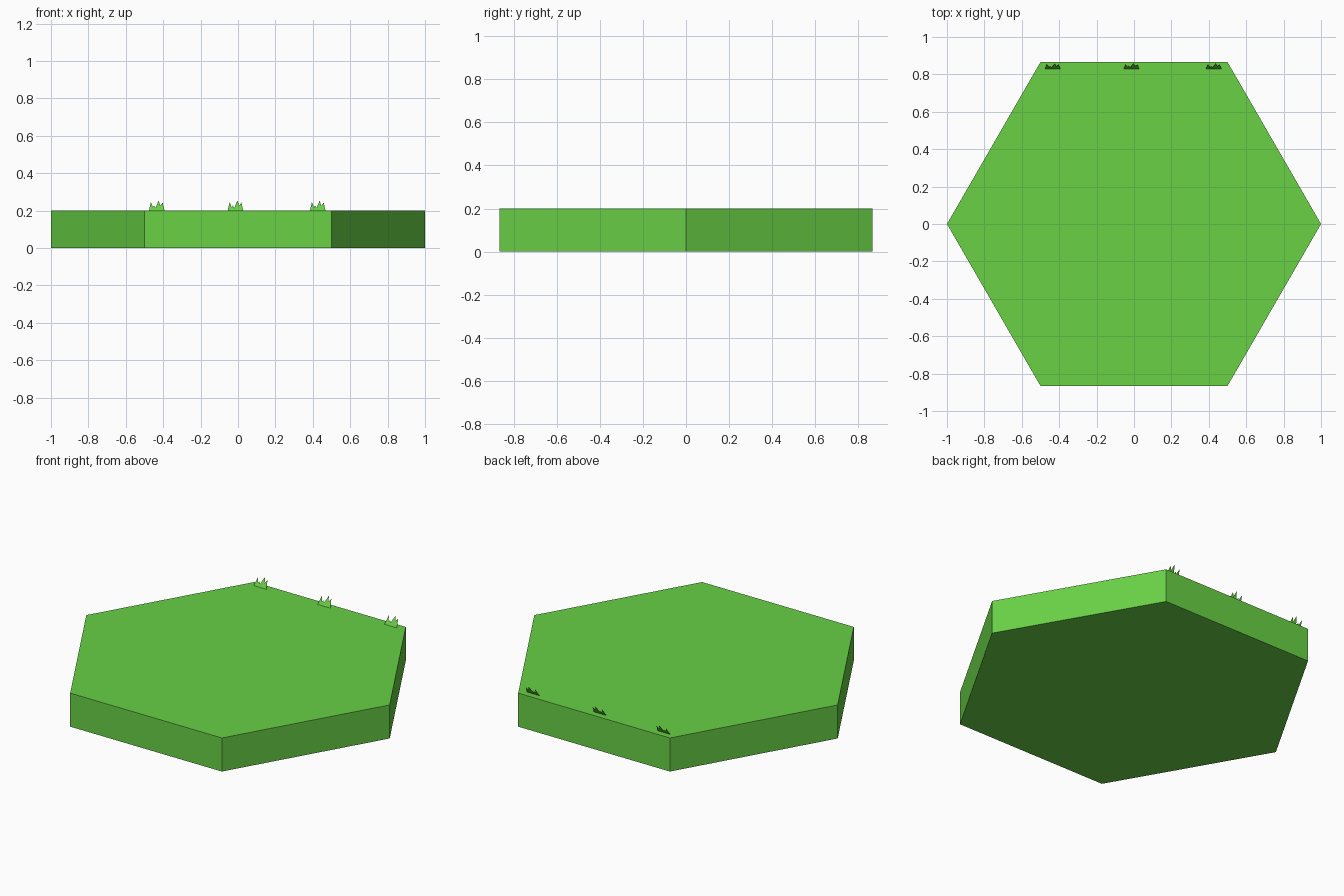
import bpy, bmesh, math

if "Cube" in bpy.data.objects:
    bpy.data.objects.remove(bpy.data.objects["Cube"])


def material(name, color):
    m = bpy.data.materials.new(name)
    m.diffuse_color = color
    m.use_nodes = True
    m.node_tree.nodes["Principled BSDF"].inputs["Base Color"].default_value = m.diffuse_color
    return m


grass = material("grass_green", (0.14, 0.64, 0.06, 1))

# Hexagonal ground tile, corners on the x axis
bpy.ops.mesh.primitive_cylinder_add(vertices=6, radius=1, depth=0.2,
                                    location=(0, 0, 0.1),
                                    rotation=(0, 0, math.radians(30)))
tile = bpy.context.object
tile.name = "hex_tile"
tile.data.materials.append(grass)

# Jagged grass outline: (x offset, height above the tile)
OUTLINE = [(-0.043, 0), (-0.033, 0.046), (-0.022, 0.018), (-0.016, 0.027),
           (-0.008, 0.014), (0.001, 0.036), (0.009, 0.053), (0.018, 0.026),
           (0.030, 0.043), (0.040, 0)]
BASE_Y, LEAN = 0.828, 0.6


def grass_tuft(name, x):
    """Thin sheet of blades leaning toward the back edge."""
    bm = bmesh.new()
    # one strip under the outline, sunk to the tile surface
    top = [bm.verts.new((x + dx, BASE_Y + LEAN * h, 0.2 + h)) for dx, h in OUTLINE]
    low = [bm.verts.new((x + dx, BASE_Y, 0.2)) for dx, h in OUTLINE[1:-1]]
    low = [top[0]] + low + [top[-1]]
    for i in range(len(top) - 1):
        corners = [low[i], low[i + 1], top[i + 1], top[i]]
        bm.faces.new(list(dict.fromkeys(corners)))
    mesh = bpy.data.meshes.new(name)
    bm.to_mesh(mesh)
    bm.free()
    mesh.materials.append(grass)
    obj = bpy.data.objects.new(name, mesh)
    bpy.context.collection.objects.link(obj)


# Three tufts along the back edge
for i, x in enumerate((-0.433, -0.012, 0.428)):
    grass_tuft(f"grass_tuft_{i + 1}", x)
